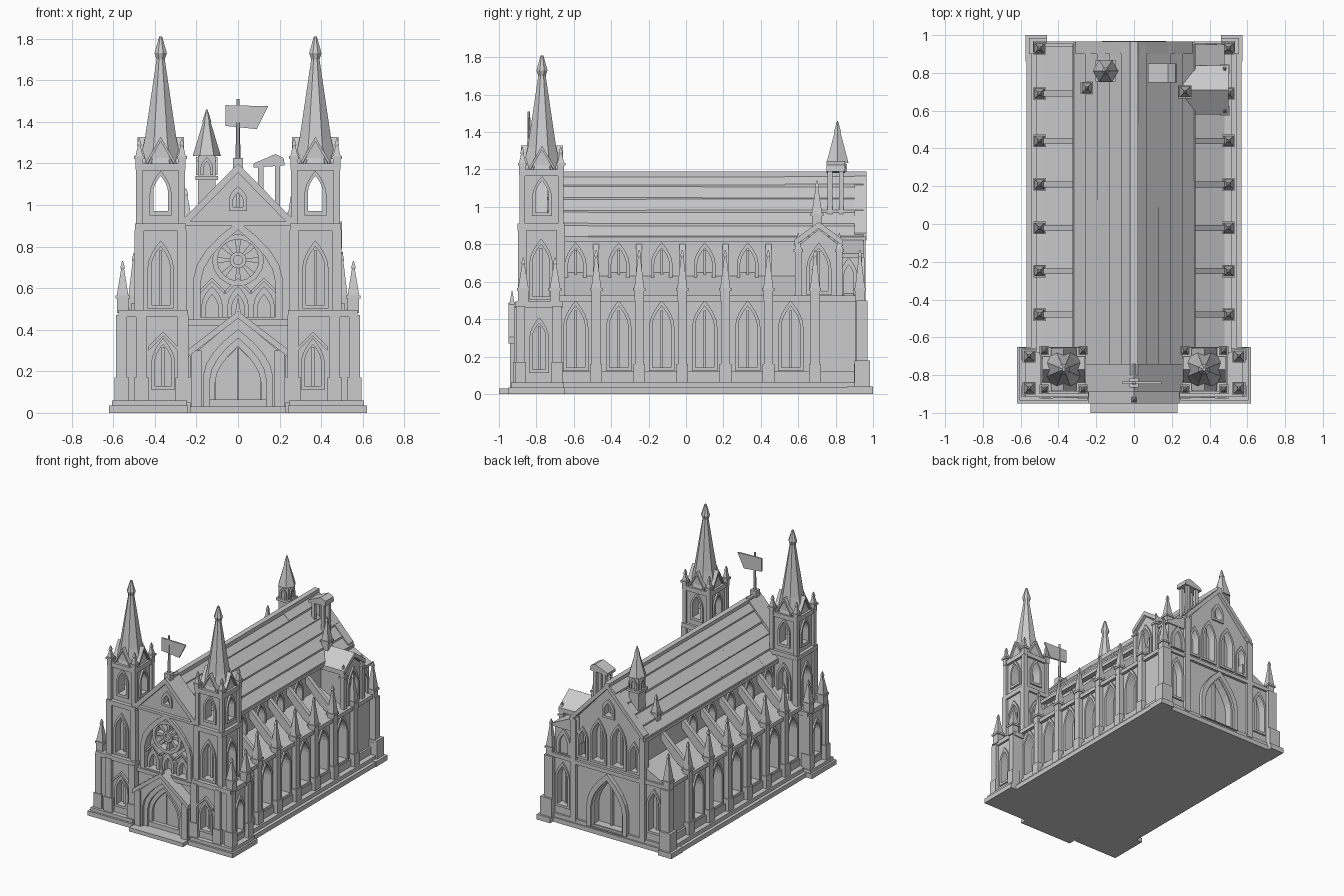
import bpy, bmesh, math, random
from mathutils import Matrix

if "Cube" in bpy.data.objects:
    bpy.data.objects.remove(bpy.data.objects["Cube"])
random.seed(4)
F, R, B, L = 0, 90, 180, 270   # facing angles: front, right, back, left
O, N = (0, 0, 0), bmesh.new

def P(o, a, u, v, d):
    s, c = math.sin(math.radians(a)), math.cos(math.radians(a))
    return (o[0] + u*c + d*s, o[1] + u*s - d*c, o[2] + v)

def prism(bm, pts, o, a, d0, d1):
    f, b = [[bm.verts.new(P(o, a, u, v, d)) for u, v in pts] for d in (d1, d0)]
    bm.faces.new(f)
    bm.faces.new(b[::-1])
    for i in range(len(f)):
        bm.faces.new((f[i-1], b[i-1], b[i], f[i]))

def ring(bm, po, pi, o, a, d0, d1):
    loops = [[bm.verts.new(P(o, a, u, v, d)) for u, v in p] for p, d in ((po, d1), (pi, d1), (pi, d0), (po, d0))]
    for i in range(len(po)):
        for k in range(4):
            p, q = loops[k-1], loops[k]
            bm.faces.new((p[i-1], p[i], q[i], q[i-1]))

def boxes(bm, *items):
    for x0, x1, y0, y1, z0, z1 in items:
        prism(bm, [(x0, z0), (x1, z0), (x1, z1), (x0, z1)], O, F, -y1, -y0)

def post(bm, x, y, hx, hy, z0, z1):
    boxes(bm, (x-hx, x+hx, y-hy, y+hy, z0, z1))

def cone(bm, x, y, z0, z1, r0, r1=.003, n=4):
    m = Matrix.Translation((x, y, (z0+z1)/2)) @ Matrix.Rotation(math.pi/n, 4, 'Z')
    bmesh.ops.create_cone(bm, cap_ends=True, segments=n, radius1=r0, radius2=r1, depth=z1-z0, matrix=m)

def pinnacle(bm, x, y, z0, zb, z1, w):
    post(bm, x, y, w/2, w/2, z0, zb)
    post(bm, x, y, w/2+.007, w/2+.007, zb, zb+.015)
    cone(bm, x, y, zb+.015, z1-.03, w*.72, .008)
    cone(bm, x, y, z1-.045, z1-.03, .008, .015)
    cone(bm, x, y, z1-.03, z1, .015)

def arch(w, h, drop=0.0):
    s = h - min(h*.6, w*1.05)
    r = [(w/2*(1 - t**1.8), s + (h-s)*t) for t in (0, .25, .5, .75)]
    return [(-w/2, -drop), (w/2, -drop)] + r + [(0, h)] + [(-u, v) for u, v in r[::-1]]

def circle(r, n=16):
    return [(r*math.cos(i*math.tau/n), r*math.sin(i*math.tau/n)) for i in range(n)]

def chevron(bm, w, z0, z1, t, o, a, d0, d1):
    prism(bm, [(-w, z0), (0, z1), (w, z0), (w, z0+t), (0, z1+t), (-w, z0+t)], o, a, d0, d1)

def window(fr, cut, o, a, w, h, depth=.05):
    prism(cut, arch(w, h), o, a, -depth, .03)
    ring(fr, arch(w+.035, h+.03, .018), arch(w, h), o, a, -.012, .012)
    prism(fr, [(-.007, 0), (.007, 0), (.007, h*.93), (-.007, h*.93)], o, a, -depth-.005, -depth+.02)

def to_object(bm, name):
    bmesh.ops.recalc_face_normals(bm, faces=bm.faces)
    me = bpy.data.meshes.new(name)
    bm.to_mesh(me)
    bm.free()
    ob = bpy.data.objects.new(name, me)
    bpy.context.scene.collection.objects.link(ob)
    return ob

def finish(bm, name, mirror=False, cuts=()):
    ob = to_object(bm, name)
    for c in cuts:
        cutter = to_object(c, name + "_cutter")
        m = ob.modifiers.new("cut", 'BOOLEAN')
        m.object, m.operation, m.solver = cutter, 'DIFFERENCE', 'EXACT'
        ob.data = bpy.data.meshes.new_from_object(ob.evaluated_get(bpy.context.evaluated_depsgraph_get()))
        ob.modifiers.clear()
        bpy.data.objects.remove(cutter)
    if mirror:
        ob.modifiers.new("mirror", 'MIRROR').use_mirror_merge = False

bays = [-.59 + .23*i for i in range(6)]
piers = [-.48 + .23*i for i in range(5)]

# base plinth, front step and corner plinths
bm = N()
boxes(bm, (-.57, .57, -.9, .965, 0, .035), (-.545, .545, -.9, .955, .035, .065), (-.23, .23, -1, -.88, 0, .03))
finish(bm, "plinth_and_step")
bm = N()
boxes(bm, (.24, .62, -.95, -.65, 0, .035), (.245, .605, -.935, -.655, .035, .06), (.46, .575, .86, 1, 0, .04))
finish(bm, "corner_plinths", True)

# nave with clerestory windows and back gable openings
bm, cut, fr = N(), N(), N()
prism(bm, [(-.28, .02), (.28, .02), (.28, .84), (0, 1.15), (-.28, .84)], O, F, -.94, .8)
for y in bays[:5]:
    for a, x in ((R, .28), (L, -.28)):
        window(fr, cut, (x, y, .62), a, .08, .16, .04)
for u, z, w, h in ((-.085, .56, .1, .3), (.085, .56, .1, .3), (-.22, .56, .06, .2), (.22, .56, .06, .2),
                   (0, .93, .07, .1), (0, .07, .24, .36)):
    window(fr, cut, (u, .94, z), B, w, h)
ring(fr, arch(.34, .44), arch(.27, .39), (0, .94, .05), B, -.01, .03)
chevron(fr, .31, .82, 1.145, .04, (0, .94, 0), B, -.04, .025)
boxes(fr, (-.3, .3, .92, .96, .49, .52))
finish(bm, "nave", False, [cut])
finish(fr, "nave_window_frames")

# roof of overlapping planks, with ridge beam and eaves
bm = N()
for s in (-1, 1):
    for i in range(5):
        x0, x1 = .325 - i*.065, .256 - i*.065
        ys = [-.8] + sorted(random.uniform(-.65, .8) for _ in range(2)) + [.95]
        for y0, y1 in zip(ys, ys[1:]):
            j = random.uniform(0, .006)
            z0, z1 = 1.188 - 1.08*x0 + j, 1.176 - 1.08*x1 + j
            prism(bm, [(s*x0, z0-.025), (s*x0, z0), (s*x1, z1), (s*x1, z1-.025)], O, F, -y1, -y0)
    post(bm, s*.3, .13, .022, .83, .82, .845)
boxes(bm, (-.02, .02, -.8, .965, 1.155, 1.19))
finish(bm, "nave_roof")

# side aisles
bm, cut, fr = N(), N(), N()
prism(bm, [(.24, .03), (.49, .03), (.49, .52), (.24, .65)], O, F, -.94, .7)
for y in bays:
    window(fr, cut, (.49, y, .14), R, .1, .33, .06)
window(fr, cut, (.39, .94, .14), B, .09, .3)
boxes(fr, (.47, .515, -.68, .955, .495, .525), (.47, .505, -.68, .95, .065, .12), (.28, .48, .93, .955, .495, .525))
finish(bm, "aisle", True, [cut])
finish(fr, "aisle_window_frames", True)

# buttresses, pinnacles and flying buttresses
bm = N()
for y in piers + [.69, .93]:
    post(bm, .5, y, .033, .032, .05, .16)
    post(bm, .5, y, .025, .024, .16, .5)
    pinnacle(bm, .5, y, .5, .55, .77, .052)
for y in piers + [.69]:
    prism(bm, [(.5, .53), (.5, .6), (.27, .81), (.27, .74), (.4, .6)], O, F, -y-.016, -y+.016)
boxes(bm, (.46, .555, .9, .985, .03, .18), (.46, .535, .91, .97, .18, .5), (.27, .32, .91, .96, .05, .83))
finish(bm, "buttresses", True)

# rear chapel on the right side, and the lone roof pinnacle opposite
bm, cut, fr = N(), N(), N()
prism(bm, [(-.1, .45), (.1, .45), (.1, .8), (0, .88), (-.1, .8)], (.48, .71, 0), R, -.3, 0)
window(fr, cut, (.48, .71, .55), R, .1, .23)
chevron(fr, .13, .79, .885, .035, (.48, .71, 0), R, -.28, .02)
boxes(fr, (.25, .46, .8, .94, .5, .73))
prism(fr, [(.48, .73), (.48, .75), (.25, .86), (.25, .73)], O, F, -.95, -.79)
ring(fr, arch(.09, .2), arch(.05, .16), (.46, .87, .53), R, -.01, .02)
ring(fr, arch(.12, .19), arch(.07, .15), (.38, .94, .54), B, -.01, .015)
for x, y, z0, zb, z1, w in ((.48, .6, .5, .76, .86, .035), (.48, .82, .5, .76, .86, .035),
                            (.27, .7, .8, .95, 1.14, .055), (-.25, .72, .8, .93, 1.08, .05)):
    pinnacle(fr, x, y, z0, zb, z1, w)
finish(bm, "side_chapel", False, [cut])
finish(fr, "side_chapel_trim")

# front facade with gable and great arch
bm, cut, fr, o = N(), N(), N(), (0, -.86, 0)
prism(bm, [(-.27, .02), (.27, .02), (.27, .88), (0, 1.16), (-.27, .88)], o, F, -.1, 0)
prism(cut, arch(.36, .42), (0, -.86, .46), F, -.05, .03)
ring(fr, arch(.43, .46, .02), arch(.36, .42), (0, -.86, .46), F, -.02, .02)
window(fr, cut, (0, -.86, .99), F, .05, .07, .04)
chevron(fr, .26, .89, 1.155, .045, o, F, -.12, .03)
boxes(fr, (-.25, .25, -.885, -.85, .9, .92), (-.25, .25, -.89, -.85, .42, .45))
for x in (-.125, 0, .125):
    ring(fr, arch(.1, .15), arch(.06, .11), (x, -.86, .46), F, -.06, -.005)
    chevron(fr, .06, .57, .63, .02, (x, -.86, 0), F, -.05, .005)
finish(bm, "facade", False, [cut])
finish(fr, "facade_trim")

# rose window: rings, hub and petal spokes
bm, o = N(), (0, -.86, .735)
ring(bm, circle(.125), circle(.1), o, F, -.06, .01)
ring(bm, circle(.04), circle(.022), o, F, -.06, 0)
prism(bm, circle(.024, 8), o, F, -.06, -.015)
for c, s in circle(1, 8):
    petal = [(r*c - k*s, r*s + k*c) for r, k in ((.03, -.006), (.105, -.015), (.105, .015), (.03, .006))]
    prism(bm, petal, o, F, -.06, -.008)
finish(bm, "rose_window")

# portal porch with stepped arches and door
bm, cut, fr, o = N(), N(), N(), (0, -.93, .03)
prism(bm, [(-.23, 0), (.23, 0), (.23, .24), (0, .43), (-.23, .24)], o, F, -.09, 0)
prism(cut, arch(.33, .37, .05), o, F, -.12, .03)
ring(fr, arch(.34, .375), arch(.27, .33), o, F, -.075, -.02)
ring(fr, arch(.28, .335), arch(.22, .29), o, F, -.075, -.04)
for s in (-1, 1):
    prism(fr, [(s*.003, 0), (s*.108, 0), (s*.108, .15), (s*.07, .22), (s*.003, .285)], o, F, -.075, -.06)
    post(fr, s*.2, -.92, .025, .022, .03, .3)
chevron(fr, .24, .24, .425, .035, o, F, -.09, .02)
cone(fr, 0, -.93, .47, .55, .022)
finish(bm, "portal", False, [cut])
finish(fr, "portal_arches_and_door")

# towers: lower and middle stages
bm, cut, fr = N(), N(), N()
boxes(bm, (.25, .56, -.9, -.67, .04, .48))
window(fr, cut, (.36, -.9, .13), F, .08, .2)
window(fr, cut, (.56, -.785, .13), R, .07, .25)
chevron(fr, .07, .3, .37, .02, (.36, -.9, 0), F, -.01, .02)
for x, y in ((.56, -.885), (.56, -.69), (.465, -.895), (.265, -.895)):
    post(fr, x, y, .035, .03, .05, .17)
    post(fr, x, y, .026, .024, .17, .47)
for y in (-.87, -.7):
    pinnacle(fr, .555, y, .48, .55, .73, .055)
finish(bm, "tower_lower_stage", True, [cut])
bm, cut = N(), N()
boxes(bm, (.265, .48, -.885, -.665, .45, .9))
for ox, oy, a in ((.372, -.885, F), (.48, -.775, R), (.372, -.665, B)):
    window(fr, cut, (ox, oy, .52), a, .09, .28)
for x in (.27, .475):
    for y in (-.875, -.67):
        post(fr, x, y, .022, .022, .48, .88)
        post(fr, x, y, .015, .015, .9, 1.17)
        pinnacle(fr, x, y, 1.17, 1.22, 1.32, .035)
boxes(fr, (.24, .575, -.915, -.66, .46, .495), (.25, .495, -.9, -.65, .875, .91), (.255, .49, -.89, -.655, 1.165, 1.2))
finish(bm, "tower_middle_stage", True, [cut])

# open belfries, then spires with finials
bm, c1, c2, tx, ty = N(), N(), N(), .372, -.77
post(bm, tx, ty, .098, .1, .9, 1.18)
prism(c1, arch(.07, .17), (tx, ty, .97), F, -.15, .15)
prism(c2, arch(.07, .17), (tx, ty, .97), R, -.15, .15)
for a in (F, R, B, L):
    ring(fr, arch(.105, .195, .02), arch(.07, .17), (tx, ty, .97), a, .09, .112)
    prism(fr, [(-.065, 1.19), (.065, 1.19), (0, 1.31)], (tx, ty, 0), a, .04, .096)
    chevron(fr, .068, 1.19, 1.305, .022, (tx, ty, 0), a, .07, .112)
finish(bm, "tower_belfry", True, [c1, c2])
finish(fr, "tower_trim", True)
bm = N()
for z0, z1, r0, r1 in ((1.19, 1.32, .112, .082), (1.32, 1.71, .082, .02), (1.69, 1.73, .018, .032), (1.73, 1.81, .032, .008)):
    cone(bm, tx, ty, z0, z1, r0, r1, 8)
finish(bm, "spires", True)

# flag on the front gable
bm = N()
post(bm, 0, -.84, .025, .025, 1.17, 1.225)
cone(bm, 0, -.84, 1.2, 1.51, .012, .008, 6)
prism(bm, [(-.06, 1.38), (.09, 1.365), (.145, 1.475), (-.06, 1.48)], (0, -.84, 0), F, -.006, .006)
finish(bm, "flag")

# small roof turret at the rear left, small open dormer at the rear right
bm = N()
post(bm, -.15, .81, .042, .042, .97, 1.24)
post(bm, -.15, .81, .055, .055, 1.12, 1.14)
for a in (F, R, B, L):
    ring(bm, arch(.06, .085), arch(.03, .065), (-.15, .81, 1.145), a, .035, .052)
cone(bm, -.15, .81, 1.235, 1.4, .068, .018, 6)
cone(bm, -.15, .81, 1.4, 1.46, .022, .003, 6)
finish(bm, "roof_turret")
bm = N()
for x, y in ((.11, .77), (.11, .83), (.19, .77), (.19, .83)):
    post(bm, x, y, .013, .013, .95, 1.19)
prism(bm, [(-.075, 1.18), (.075, 1.19), (.07, 1.225), (.03, 1.245), (-.075, 1.2)], (.15, .8, 0), F, -.05, .05)
finish(bm, "roof_dormer")
